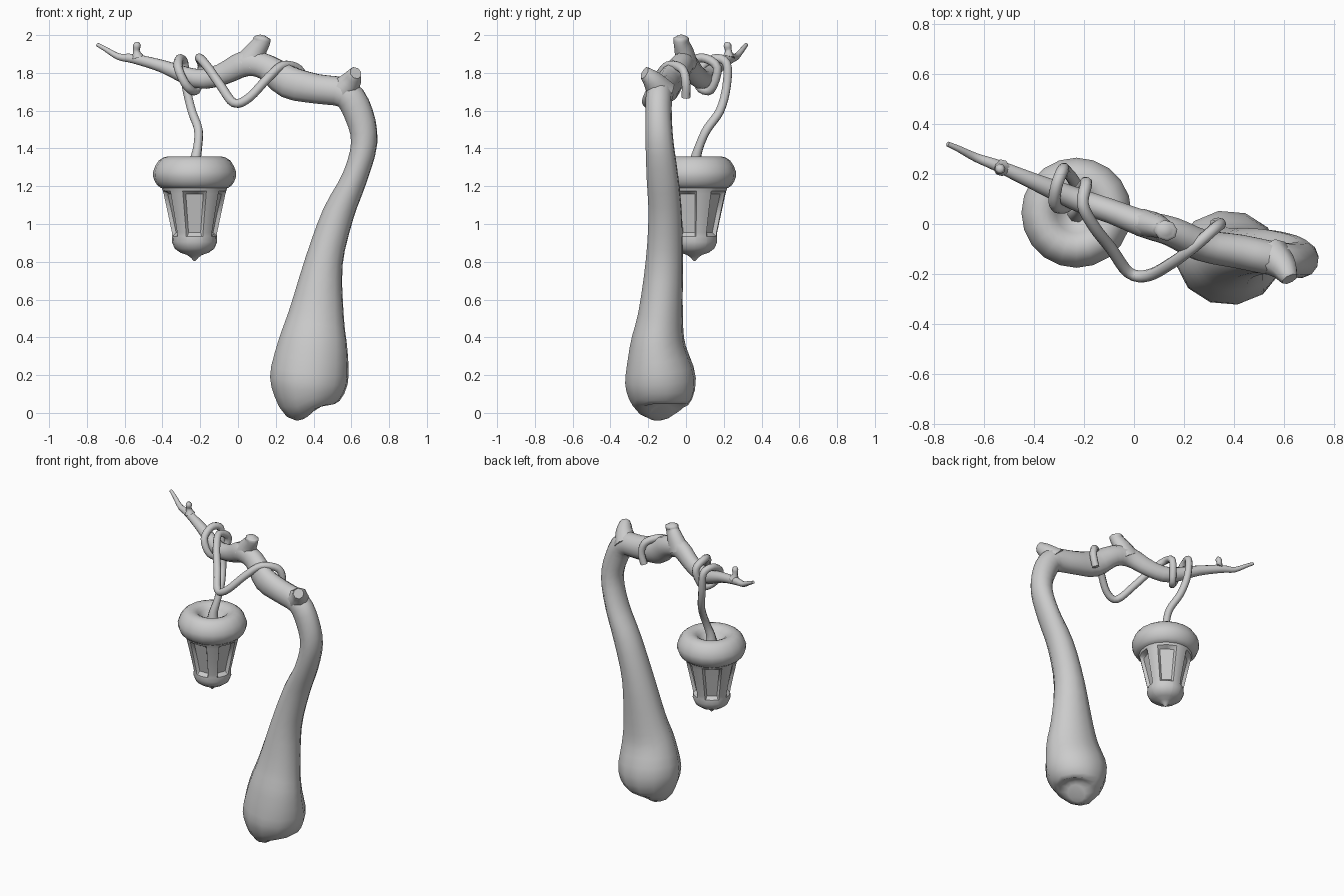
import bpy, math
from mathutils import Vector


def make(name, verts, faces, angle=50):
    me = bpy.data.meshes.new(name)
    me.from_pydata(verts, [], faces)
    me.validate()
    ob = bpy.data.objects.new(name, me)
    bpy.context.collection.objects.link(ob)
    bpy.ops.object.select_all(action='DESELECT')
    ob.select_set(True)
    bpy.context.view_layer.objects.active = ob
    bpy.ops.object.mode_set(mode='EDIT')
    bpy.ops.mesh.select_all(action='SELECT')
    bpy.ops.mesh.normals_make_consistent(inside=False)
    bpy.ops.object.mode_set(mode='OBJECT')
    bpy.ops.object.shade_smooth_by_angle(angle=math.radians(angle))
    return ob


def bridge(rings, n):
    """Quads between consecutive rings, n-gon caps at both ends."""
    faces = [list(range(n)), list(range((rings - 1) * n, rings * n))]
    for i in range(rings - 1):
        for j in range(n):
            k = (j + 1) % n
            faces.append([i * n + j, i * n + k, (i + 1) * n + k, (i + 1) * n + j])
    return faces


def smooth(rows, steps):
    """Catmull-Rom interpolation of every column."""
    out = []
    for i in range(len(rows) - 1):
        p0, p1, p2 = rows[max(i - 1, 0)], rows[i], rows[i + 1]
        p3 = rows[min(i + 2, len(rows) - 1)]
        for s in range(steps):
            t = s / steps
            out.append([0.5 * (2 * b + (c - a) * t + (2 * a - 5 * b + 4 * c - d) * t * t
                               + (3 * b - a - 3 * c + d) * t ** 3)
                        for a, b, c, d in zip(p0, p1, p2, p3)])
    return out + [list(rows[-1])]


def sweep(name, rows, n=10, steps=3, side=(0.25, 0.97, 0), angle=60):
    """Tube through rows of x, y, z, radius, side radius."""
    rows = smooth([list(r) + [r[-1]] * (5 - len(r)) for r in rows], steps)
    pts = [Vector(r[:3]) for r in rows]
    side, verts = Vector(side), []
    for i, p in enumerate(pts):
        t = (pts[min(i + 1, len(pts) - 1)] - pts[max(i - 1, 0)]).normalized()
        side = (side - t * side.dot(t)).normalized()
        up = side.cross(t)
        for j in range(n):
            a = math.tau * (j + 0.5) / n
            verts.append(p + up * math.cos(a) * rows[i][3] + side * math.sin(a) * rows[i][4])
    return make(name, verts, bridge(len(pts), n), angle)


# Trunk bending over into the tapering branch
sweep("trunk_and_branch", [
    (0.38, -0.13, 0.005, 0.06, 0.06), (0.365, -0.135, 0.04, 0.15, 0.15),
    (0.375, -0.135, 0.17, 0.21, 0.19), (0.395, -0.15, 0.35, 0.19, 0.15),
    (0.415, -0.135, 0.52, 0.15, 0.12), (0.455, -0.115, 0.80, 0.102, 0.1),
    (0.53, -0.11, 1.05, 0.085, 0.09), (0.62, -0.125, 1.25, 0.068, 0.085),
    (0.668, -0.14, 1.43, 0.07, 0.075), (0.64, -0.145, 1.58, 0.078, 0.07),
    (0.57, -0.14, 1.69, 0.08, 0.07), (0.42, -0.11, 1.715, 0.08, 0.07),
    (0.27, -0.085, 1.75, 0.088, 0.065), (0.15, -0.03, 1.83, 0.07, 0.06),
    (0.04, 0.0, 1.85, 0.07, 0.055), (-0.09, 0.05, 1.79, 0.058, 0.05),
    (-0.22, 0.095, 1.77, 0.052, 0.048), (-0.4, 0.17, 1.835, 0.034, 0.034),
    (-0.55, 0.235, 1.875, 0.026, 0.024), (-0.63, 0.265, 1.885, 0.018),
    (-0.70, 0.30, 1.925, 0.013), (-0.745, 0.32, 1.95, 0.01)], n=12, steps=3)

# Broken stubs on the branch
sweep("middle_stub", [(0.05, 0.0, 1.84, 0.085, 0.06), (0.09, -0.01, 1.91, 0.06, 0.05),
                      (0.123, -0.025, 1.96, 0.047, 0.04), (0.127, -0.025, 1.985, 0.045, 0.04),
                      (0.13, -0.025, 2.0, 0.012)], n=8)
sweep("corner_stub", [(0.55, -0.13, 1.70, 0.08), (0.595, -0.17, 1.755, 0.058),
                      (0.615, -0.205, 1.79, 0.042), (0.623, -0.22, 1.80, 0.034)], n=8)
sweep("twig_stub", [(-0.53, 0.225, 1.88, 0.034), (-0.538, 0.225, 1.915, 0.018),
                    (-0.535, 0.22, 1.945, 0.021), (-0.535, 0.22, 1.962, 0.012)], n=8)

# Vine draped along the branch and holding the lantern
R = 0.024
sweep("hanging_vine", [p + (R,) for p in [
    (0.325, 0.0, 1.67), (0.345, 0.0, 1.75), (0.32, -0.02, 1.82), (0.24, -0.09, 1.84),
    (0.16, -0.15, 1.775), (0.06, -0.205, 1.67), (-0.02, -0.195, 1.64), (-0.09, -0.10, 1.73),
    (-0.16, -0.01, 1.83), (-0.205, 0.08, 1.88), (-0.19, 0.165, 1.83),
    (-0.22, 0.13, 1.71), (-0.27, 0.07, 1.73), (-0.315, 0.075, 1.82),
    (-0.31, 0.15, 1.875), (-0.285, 0.215, 1.85), (-0.275, 0.215, 1.73),
    (-0.245, 0.18, 1.60), (-0.21, 0.11, 1.50), (-0.213, 0.07, 1.41)]]
    + [(-0.225, 0.05, 1.34, 0.03), (-0.228, 0.045, 1.28, 0.04)], n=8, steps=4)

# Acorn lantern
CX, CY = -0.23, 0.045


def lathe(name, profile, angles, radius, angle):
    verts = [(CX + radius(r, z, a, o) * math.cos(a), CY + radius(r, z, a, o) * math.sin(a), z)
             for r, z in profile for a, o in angles]
    return make(name, verts, bridge(len(profile), len(angles)), angle)


cap = smooth([(0.03, 1.285), (0.065, 1.305), (0.10, 1.345), (0.145, 1.357), (0.19, 1.335),
              (0.22, 1.275), (0.21, 1.225), (0.18, 1.192), (0.12, 1.185)], 2)
lathe("acorn_cap", cap, [(math.tau * i / 20, 0) for i in range(20)],
      lambda r, z, a, o: r, 60)

# Lantern body: five recessed windows between ribs, one facing the front
offsets = (-36, -29, -22, -19, 0, 19, 22, 29)
angles = [(math.radians(-90 + 72 * k + o), o) for k in range(5) for o in offsets]


def body_radius(r, z, a, o):
    if abs(o) < 20 and 0.945 < z < 1.17:
        flat = math.cos(math.radians(19)) / math.cos(math.radians(o))
        return (r - 0.022) * flat
    return r


lathe("acorn_body", [(0.15, 1.21), (0.175, 1.195), (0.168, 1.175), (0.164, 1.16),
                     (0.14, 1.05), (0.12, 0.955), (0.118, 0.935), (0.12, 0.905),
                     (0.105, 0.87), (0.075, 0.848), (0.04, 0.836), (0.02, 0.822),
                     (0.003, 0.803)], angles, body_radius, 40)
